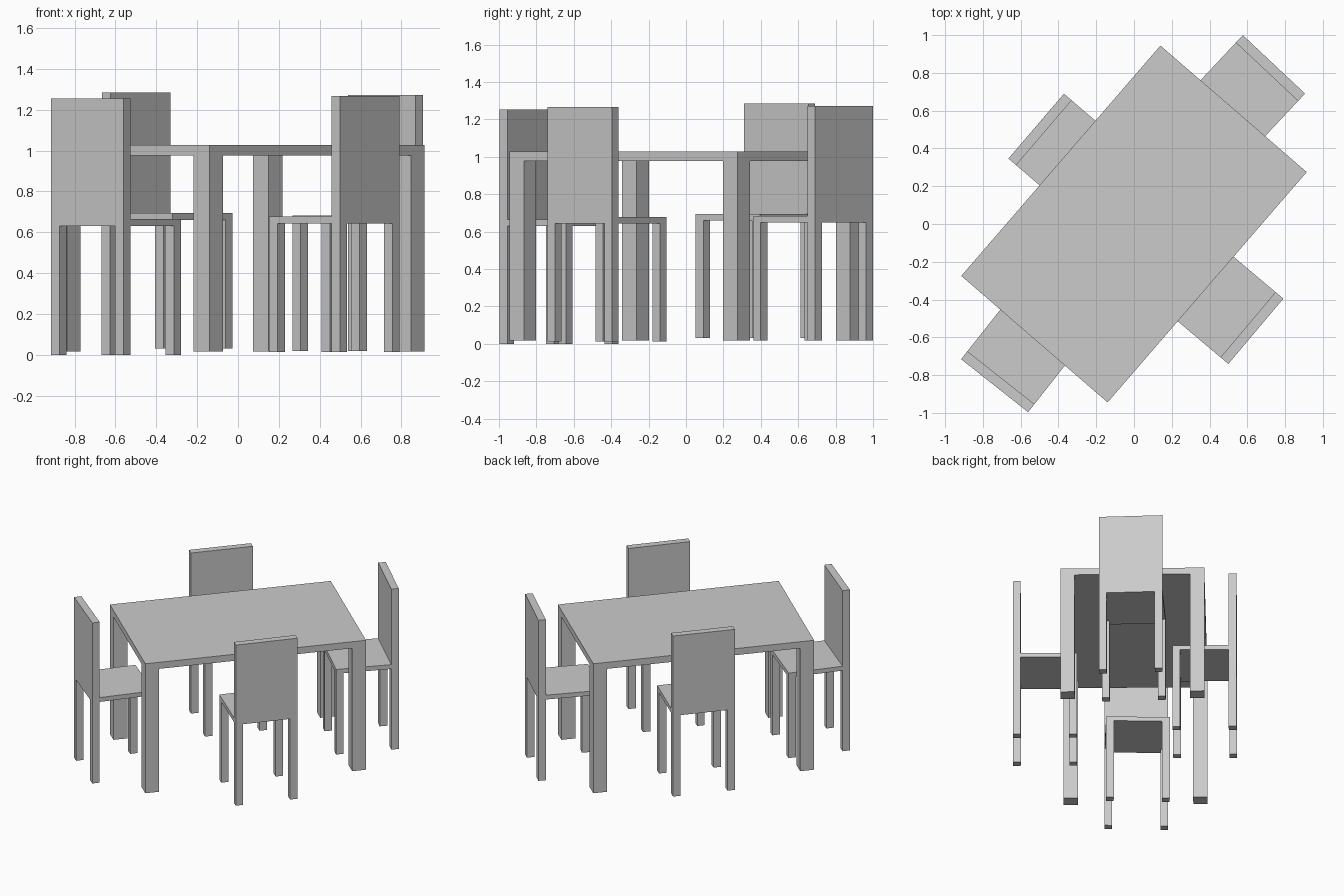
import bpy
from math import radians
from mathutils import Matrix, Vector

if "Cube" in bpy.data.objects:
    bpy.data.objects.remove(bpy.data.objects["Cube"])


def box(name, lo, hi, frame):
    """Box between two local corners, placed by the furniture frame."""
    lo, hi = Vector(lo), Vector(hi)
    bpy.ops.mesh.primitive_cube_add(size=1)
    ob = bpy.context.object
    ob.name = name
    size = hi - lo
    ob.data.transform(Matrix.Translation((lo + hi) / 2) @ Matrix.Diagonal((*size, 1)))
    ob.matrix_world = frame
    return ob


def frame_at(x, y, z, angle):
    return Matrix.Translation((x, y, z)) @ Matrix.Rotation(radians(angle), 4, 'Z')


def four_legs(name, x0, x1, y0, y1, s, h, frame):
    for x in (x0, x1 - s):
        for y in (y0, y1 - s):
            box(name, (x, y, 0), (x + s, y + s, h), frame)


# Table: slab on four flush corner legs
L, W = 0.806, 0.512
table = frame_at(0, 0, 0.017, 49.15)
box("table_top", (-L, -W, 0.96), (L, W, 1.011), table)
four_legs("table_leg", -L, L, -W, W, 0.102, 0.96, table)


# Chair: origin at the middle of the outer back edge, local +y faces outward
def chair(name, x, y, z, angle):
    f = frame_at(x, y, z, angle)
    w, d, t = 0.226, 0.453, 0.054
    four_legs(name + "_leg", -w, w, -d, 0, t, 0.63, f)
    box(name + "_seat", (-w, -d, 0.63), (w, -t, 0.664), f)
    box(name + "_backrest", (-w, -t, 0.63), (w, 0, 1.254), f)


chair("back_end_chair", 0.741, 0.845, 0.018, -43.2)
chair("front_end_chair", -0.738, -0.856, 0.0, 141.7)
chair("right_side_chair", 0.645, -0.568, 0.013, -130.1)
chair("left_side_chair", -0.518, 0.518, 0.03, 49.4)
